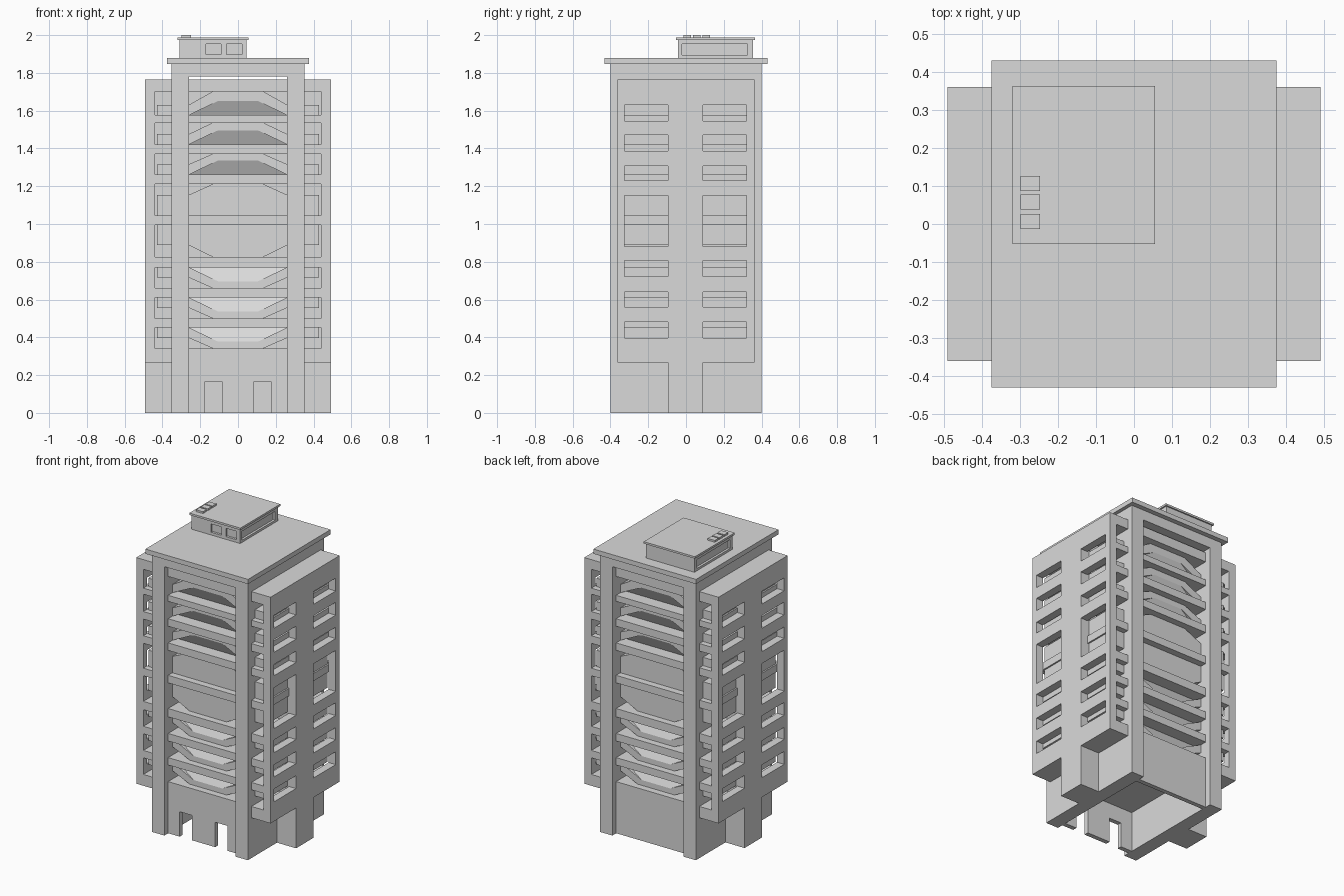
import bpy, bmesh

cube = bpy.data.objects.get("Cube")
if cube:
    bpy.data.objects.remove(cube, do_unlink=True)

grey = (0.7, 0.7, 0.7, 1)
concrete = bpy.data.materials.new("light_grey_concrete")
concrete.use_nodes = True
concrete.diffuse_color = grey
concrete.node_tree.nodes["Principled BSDF"].inputs["Base Color"].default_value = grey


def finish(name, bm):
    bmesh.ops.recalc_face_normals(bm, faces=bm.faces)
    mesh = bpy.data.meshes.new(name)
    bm.to_mesh(mesh)
    bm.free()
    mesh.materials.append(concrete)
    obj = bpy.data.objects.new(name, mesh)
    bpy.context.collection.objects.link(obj)
    return obj


def boxes(name, ranges):
    """One object from boxes given as (x range, y range, z range)."""
    bm = bmesh.new()
    for spans in ranges:
        verts = bmesh.ops.create_cube(bm, size=1)["verts"]
        for v in verts:
            v.co = [min(s) if c < 0 else max(s) for c, s in zip(v.co, spans)]
    return finish(name, bm)


def loft(name, front, back):
    """Closed solid between two matching loops of points."""
    bm = bmesh.new()
    a, b = ([bm.verts.new(p) for p in loop] for loop in (front, back))
    bm.faces.new(a)
    bm.faces.new(b)
    for i in range(len(a)):
        j = (i + 1) % len(a)
        bm.faces.new((a[i], a[j], b[j], b[i]))
    return finish(name, bm)


def cut(target, ranges):
    cutter = boxes(target.name + "_cutter", ranges)
    cutter.hide_render = True
    mod = target.modifiers.new("openings", 'BOOLEAN')
    mod.object = cutter
    mod.operation = 'DIFFERENCE'
    mod.solver = 'EXACT'
    bpy.context.view_layer.update()
    bpy.context.view_layer.objects.active = target
    with bpy.context.temp_override(object=target, active_object=target):
        bpy.ops.object.modifier_apply(modifier=mod.name)
    bpy.data.objects.remove(cutter, do_unlink=True)


# Levels of the floor slabs and of the windows in the outer walls
slabs = [(0.267, 0.342), (0.452, 0.501), (0.611, 0.661), (0.771, 0.826), (0.996, 1.046),
         (1.211, 1.261), (1.371, 1.421), (1.536, 1.576), (1.701, 1.765)]
windows = [(0.396, 0.481), (0.561, 0.641), (0.721, 0.806), (0.881, 1.152),
           (1.231, 1.306), (1.386, 1.471), (1.546, 1.631)]
bay_y = 0.36      # front of the slabs
band_y = 0.315    # front of the bands between slabs
core_y = 0.22     # front of the core wall
wing_z = (0.267, 1.765)

# Central core and the slabs in the front and back bays
boxes("core", [((-0.26, 0.26), (-core_y, core_y), (0.30, 1.762))])
boxes("bay_slabs", [((-0.26, 0.26), (-bay_y, bay_y), z) for z in slabs])

# Ground floor walls, with two doorways at the front
front_wall = boxes("front_ground_wall", [((-0.26, 0.26), (-bay_y, -0.33), (0, 0.27))])
cut(front_wall, [((x - 0.045, x + 0.045), (-0.5, -0.2), (-0.1, 0.165)) for x in (-0.13, 0.13)])
boxes("back_ground_wall", [((-0.26, 0.26), (0.33, bay_y), (0, 0.27))])

# Each storey has a band rising from one slab (upper half) or hanging from it (lower half)
storeys = []
for i in range(8):
    lower = i < 4
    base, limit = (slabs[i + 1][0], slabs[i][1]) if lower else (slabs[i][1], slabs[i + 1][0])
    middle = i in (3, 4)
    edge = base + (-1 if lower else 1) * (0.108 if middle else 0.055)
    storeys.append((base, edge, limit, middle, -1 if lower else 1))

for base, edge, limit, middle, up in storeys:
    arch = base if middle else base + up * 0.075
    profile = [(-0.26, base), (-0.105, arch), (0.105, arch), (0.26, base),
               (0.26, edge), (0.135, limit), (-0.135, limit), (-0.26, edge)]
    loft("bay_band", [(x, -band_y, z) for x, z in profile],
         [(x, band_y, z) for x, z in profile])
    if not middle:
        # Leaning panel under the arch of the band
        loft("leaning_panel",
             [(x, y, base) for x, y in ((-0.26, -0.277), (0.26, -0.277), (0.26, 0.277), (-0.26, 0.277))],
             [(x, y, arch) for x, y in ((-0.105, -band_y), (0.105, -band_y),
                                        (0.105, band_y), (-0.105, band_y))])

for side, s in (("left", 1), ("right", -1)):
    # Deep side wall whose ends read as corner columns
    boxes(side + "_side_wall", [((s * 0.26, s * 0.352), (-0.40, 0.40), (0, 1.85))])
    # Wing: pierced outer wall, slabs, storey bands and a fin that reaches the ground
    outer = boxes(side + "_wing_outer_wall", [((s * 0.44, s * 0.492), (-0.362, 0.362), wing_z)])
    cut(outer, [((s * 0.40, s * 0.53), y, z)
                for y in ((-0.325, -0.095), (0.09, 0.32)) for z in windows])
    boxes(side + "_wing_slabs", [((s * 0.35, s * 0.44), (-0.362, 0.362), z) for z in slabs])
    boxes(side + "_wing_bands", [((s * 0.35, s * 0.43), (-0.325, 0.325), (base, edge))
                                 for base, edge, *_ in storeys])
    boxes(side + "_wing_fin", [((s * 0.35, s * 0.44), (-0.095, 0.09), wing_z)])
    boxes(side + "_wing_leg", [((s * 0.35, s * 0.492), (-0.095, 0.09), (0, 0.267))])

# Roof beam, left a little clear of the core, and the overhanging roof
boxes("roof_beam", [((-0.26, 0.26), (-0.40, 0.40), (1.781, 1.85))])
boxes("main_roof", [((-0.376, 0.376), (-0.432, 0.432), (1.848, 1.879))])

# Rooftop room with recessed windows on three sides
room = boxes("rooftop_room", [((-0.31, 0.045), (-0.042, 0.355), (1.876, 1.978))])
cut(room, [((-0.17, -0.09), (-0.1, -0.027), (1.897, 1.952)),
           ((-0.06, 0.02), (-0.1, -0.027), (1.897, 1.952)),
           ((0.03, 0.1), (-0.02, 0.325), (1.894, 1.952)),
           ((-0.4, -0.295), (-0.02, 0.325), (1.894, 1.952))])
boxes("rooftop_room_roof", [((-0.32, 0.055), (-0.053, 0.364), (1.975, 1.988))])
boxes("roof_vents", [((-0.30, -0.248), (y - 0.02, y + 0.02), (1.988, 2.0))
                     for y in (0.007, 0.058, 0.107)])
